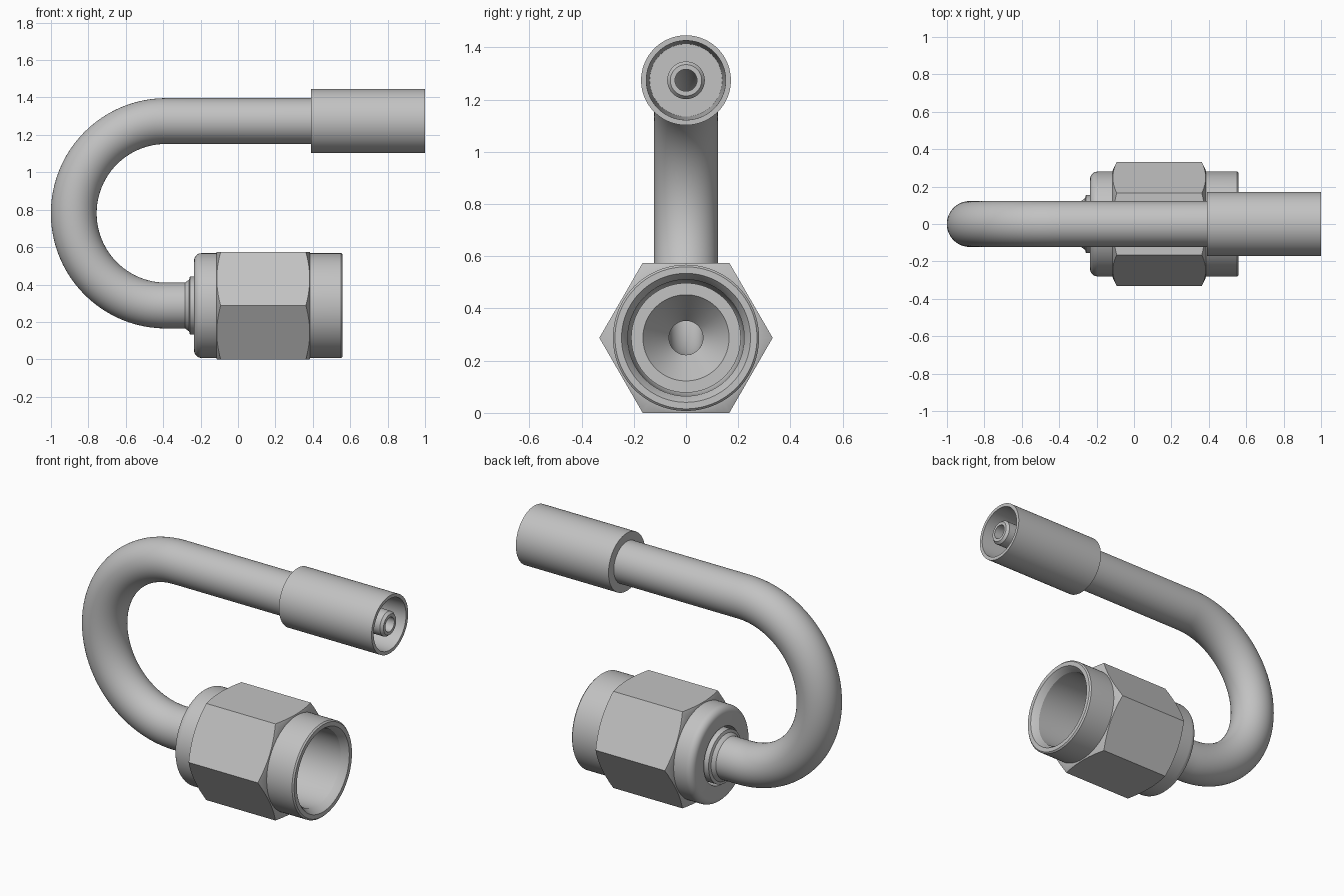
import bpy, bmesh, math
from mathutils import Vector

if "Cube" in bpy.data.objects:
    bpy.data.objects.remove(bpy.data.objects["Cube"])

Z_LOW, Z_TOP = 0.2875, 1.274      # axis heights of nut and ferrule
TUBE_R, BEND_X = 0.1225, -0.385
BEND_R = (Z_TOP - Z_LOW) / 2

steel = bpy.data.materials.new("steel grey")
steel.diffuse_color = (0.54, 0.54, 0.54, 1)
steel.use_nodes = True
steel.node_tree.nodes["Principled BSDF"].inputs["Base Color"].default_value = steel.diffuse_color


def finish(name, bm):
    bmesh.ops.recalc_face_normals(bm, faces=bm.faces)
    me = bpy.data.meshes.new(name)
    bm.to_mesh(me)
    bm.free()
    ob = bpy.data.objects.new(name, me)
    bpy.context.collection.objects.link(ob)
    me.materials.append(steel)
    bpy.ops.object.select_all(action='DESELECT')
    ob.select_set(True)
    bpy.context.view_layer.objects.active = ob
    return ob


def smooth(ob):
    bpy.ops.object.select_all(action='DESELECT')
    ob.select_set(True)
    bpy.context.view_layer.objects.active = ob
    bpy.ops.object.shade_smooth_by_angle(angle=math.radians(25))


def skin(bm, rings, closed):
    """Join equal rings of vertices with quads."""
    count = len(rings)
    for i in range(count if closed else count - 1):
        a, b = rings[i], rings[(i + 1) % count]
        n = len(a)
        for j in range(n):
            k = (j + 1) % n
            bm.faces.new((a[j], a[k], b[k], b[j]))


def lathe(name, profile, z, n=96):
    """Revolve a closed (x, radius) profile around a line along x."""
    bm = bmesh.new()
    rings = [[bm.verts.new((x, r * math.cos(2 * math.pi * j / n),
                            z + r * math.sin(2 * math.pi * j / n)))
              for j in range(n)] for x, r in profile]
    skin(bm, rings, True)
    return finish(name, bm)


def hollow_tube(name, path, outer, inner, n=64):
    """Sweep an annulus along a path lying in the xz plane."""
    bm = bmesh.new()
    rings = []
    for radius, pts in ((outer, path), (inner, path[::-1])):
        for p in pts:
            i = path.index(p)
            t = (path[min(i + 1, len(path) - 1)] - path[max(i - 1, 0)]).normalized()
            if i in (0, len(path) - 1):
                t = Vector((1 if i else -1, 0, 0))
            side = Vector((0, 1, 0))
            up = t.cross(side)
            rings.append([bm.verts.new(p + radius * (
                side * math.cos(2 * math.pi * j / n) + up * math.sin(2 * math.pi * j / n)))
                for j in range(n)])
    # the path ring order is out along the outside, back along the inside
    m = len(path)
    for k in range(m, 2 * m):
        rings[k] = rings[k]
    skin(bm, rings, True)
    return finish(name, bm)


# U-shaped tube
path = [Vector((-0.2, 0, Z_LOW))]
for i in range(49):
    a = -math.pi / 2 - math.pi * i / 48
    path.append(Vector((BEND_X + BEND_R * math.cos(a), 0,
                        Z_LOW + BEND_R + BEND_R * math.sin(a))))
path.append(Vector((0.4, 0, Z_TOP)))
smooth(hollow_tube("bent_tube", path, TUBE_R, 0.065))

# Ferrule with the inner nipple
smooth(lathe("hose_ferrule", [
    (0.39, 0.042), (0.39, 0.172), (1.0, 0.172), (1.0, 0.152), (0.47, 0.139),
    (0.47, 0.072), (0.985, 0.072), (1.0, 0.06), (1.0, 0.042)], Z_TOP))

# Flared sleeve with conical seat inside the nut
smooth(lathe("sleeve_seat", [
    (-0.29, 0.115), (-0.28, 0.125), (-0.262, 0.138), (-0.257, 0.155), (-0.09, 0.155),
    (0.0, 0.21), (0.05, 0.21), (0.05, 0.165), (-0.08, 0.065), (-0.29, 0.065)], Z_LOW))

# Swivel nut body: rounded back edge, chamfered open mouth
R = 0.28
rounded = [(-0.195 - 0.04 * math.cos(a), R - 0.04 + 0.04 * math.sin(a))
           for a in (math.pi / 2 * i / 8 for i in range(9))]
smooth(lathe("nut_body", [(-0.235, 0.168)] + rounded + [
    (0.552, R), (0.56, R - 0.008), (0.56, 0.247), (0.545, 0.236), (0.52, 0.223),
    (0.06, 0.22), (0.0, 0.214), (-0.1, 0.168)], Z_LOW))

# Hexagon, its corners turned down by a chamfered ring
bm = bmesh.new()
hex_r = Z_LOW / math.cos(math.pi / 6)
rings = [[bm.verts.new((x, hex_r * math.cos(math.pi / 3 * j),
                        Z_LOW + hex_r * math.sin(math.pi / 3 * j)))
          for j in range(6)] for x in (-0.2, 0.5)]
skin(bm, rings, False)
for ring in rings:
    bm.faces.new(ring)
hexagon = finish("nut_hexagon", bm)
cutter = lathe("hexagon_cutter", [
    (-0.115, 0.25), (-0.115, 0.284), (-0.09, 0.338),
    (0.36, 0.338), (0.385, 0.284), (0.385, 0.25)], Z_LOW)
cutter.hide_render = True
mod = hexagon.modifiers.new("chamfer", 'BOOLEAN')
mod.operation = 'INTERSECT'
mod.solver = 'EXACT'
mod.object = cutter
bpy.ops.object.select_all(action='DESELECT')
hexagon.select_set(True)
bpy.context.view_layer.objects.active = hexagon
bpy.ops.object.modifier_apply(modifier=mod.name)
bpy.data.objects.remove(cutter)
smooth(hexagon)
